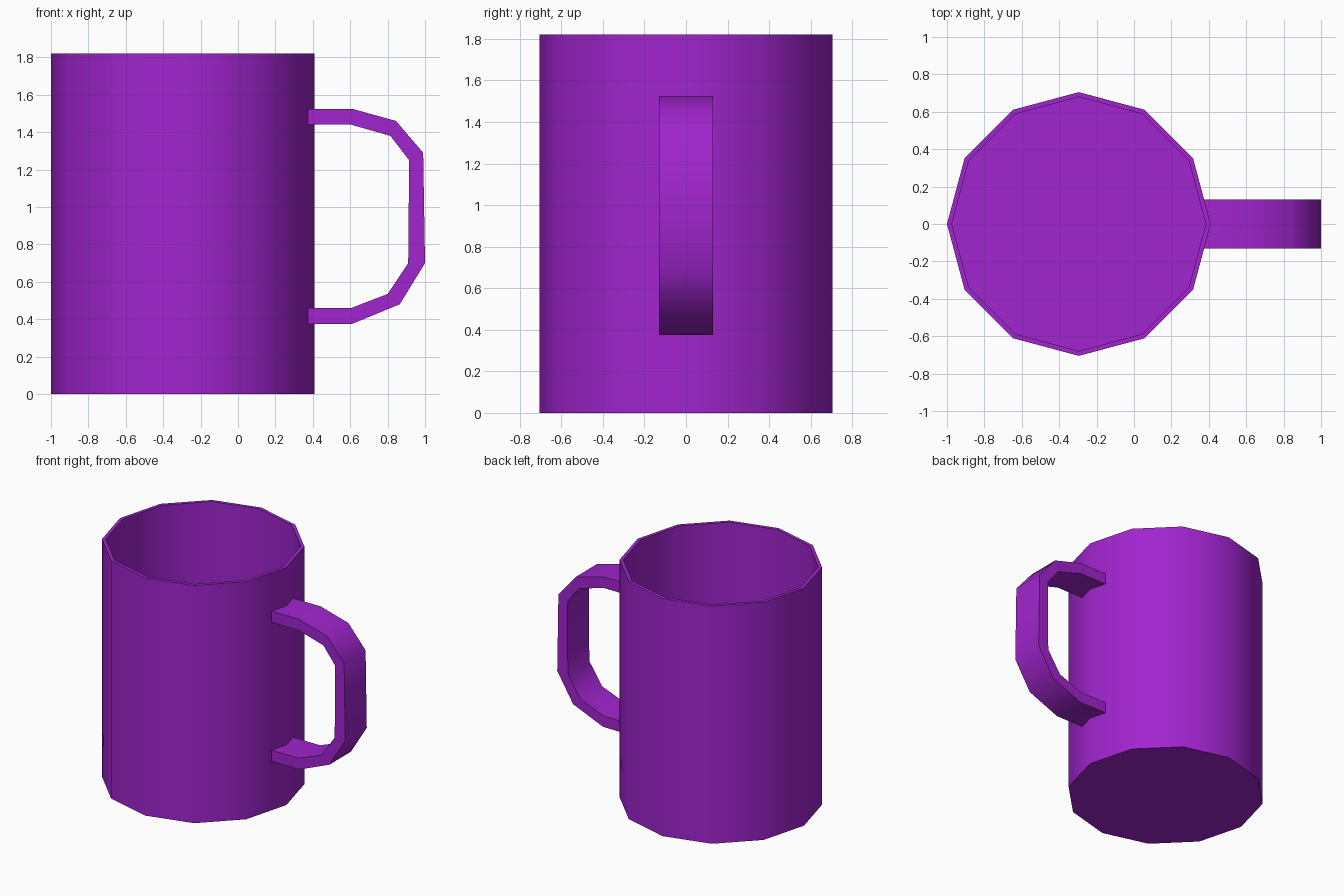
import bpy, bmesh, math

SIDES = 12
CENTRE_X = -0.295
RADIUS, WALL, HEIGHT, FLOOR = 0.705, 0.026, 1.82, 0.03
HALF_WIDTH = 0.13

old = bpy.data.objects.get("Cube")
if old:
    bpy.data.objects.remove(old, do_unlink=True)

purple = bpy.data.materials.new("purple")
purple.use_nodes = True
colour = (0.355, 0.018, 0.62, 1)
purple.diffuse_color = colour
purple.node_tree.nodes["Principled BSDF"].inputs["Base Color"].default_value = colour


def finish(name, bm):
    bmesh.ops.recalc_face_normals(bm, faces=bm.faces)
    mesh = bpy.data.meshes.new(name)
    bm.to_mesh(mesh)
    bm.free()
    mesh.materials.append(purple)
    obj = bpy.data.objects.new(name, mesh)
    bpy.context.collection.objects.link(obj)
    bpy.ops.object.select_all(action="DESELECT")
    obj.select_set(True)
    bpy.context.view_layer.objects.active = obj
    bpy.ops.object.shade_smooth_by_angle(angle=math.radians(50))


def skin(bm, a, b):
    """Join two closed rings of vertices with quads."""
    for i in range(len(a)):
        j = (i + 1) % len(a)
        bm.faces.new((a[i], a[j], b[j], b[i]))


# Mug body: outer wall, rim, inner wall, and the two floors
bm = bmesh.new()
inner = RADIUS - WALL
rings = []
for r, z in [(RADIUS, 0), (RADIUS, HEIGHT), (inner, HEIGHT), (inner, FLOOR)]:
    angles = [2 * math.pi * i / SIDES for i in range(SIDES)]
    rings.append([bm.verts.new((CENTRE_X + r * math.cos(a), r * math.sin(a), z))
                  for a in angles])
for lower, upper in zip(rings, rings[1:]):
    skin(bm, lower, upper)
bm.faces.new(rings[0])
bm.faces.new(rings[-1])
finish("mug_body", bm)

# Handle: outer and inner outlines swept across the width,
# with ends that follow the corner of the mug wall
outer_path = [(0.4, 1.525), (0.61, 1.525), (0.845, 1.46), (0.99, 1.29),
              (1.0, 0.7), (0.865, 0.48), (0.61, 0.375), (0.4, 0.375)]
inner_path = [(0.4, 1.44), (0.605, 1.44), (0.815, 1.38), (0.915, 1.25),
              (0.91, 0.7), (0.8, 0.535), (0.605, 0.46), (0.4, 0.46)]
bm = bmesh.new()
sections = []
last = len(outer_path) - 1
for k, (o, n) in enumerate(zip(outer_path, inner_path)):
    ring = []
    for (x, z), order in ((o, (-1, 0, 1)), (n, (1, 0, -1))):
        for s in order:
            back = 0.035 * abs(s) if k in (0, last) else 0
            ring.append(bm.verts.new((x - back, s * HALF_WIDTH, z)))
    sections.append(ring)
for a, b in zip(sections, sections[1:]):
    skin(bm, a, b)
for r in (sections[0], sections[-1]):
    bm.faces.new((r[0], r[1], r[4], r[5]))
    bm.faces.new((r[1], r[2], r[3], r[4]))
finish("handle", bm)
